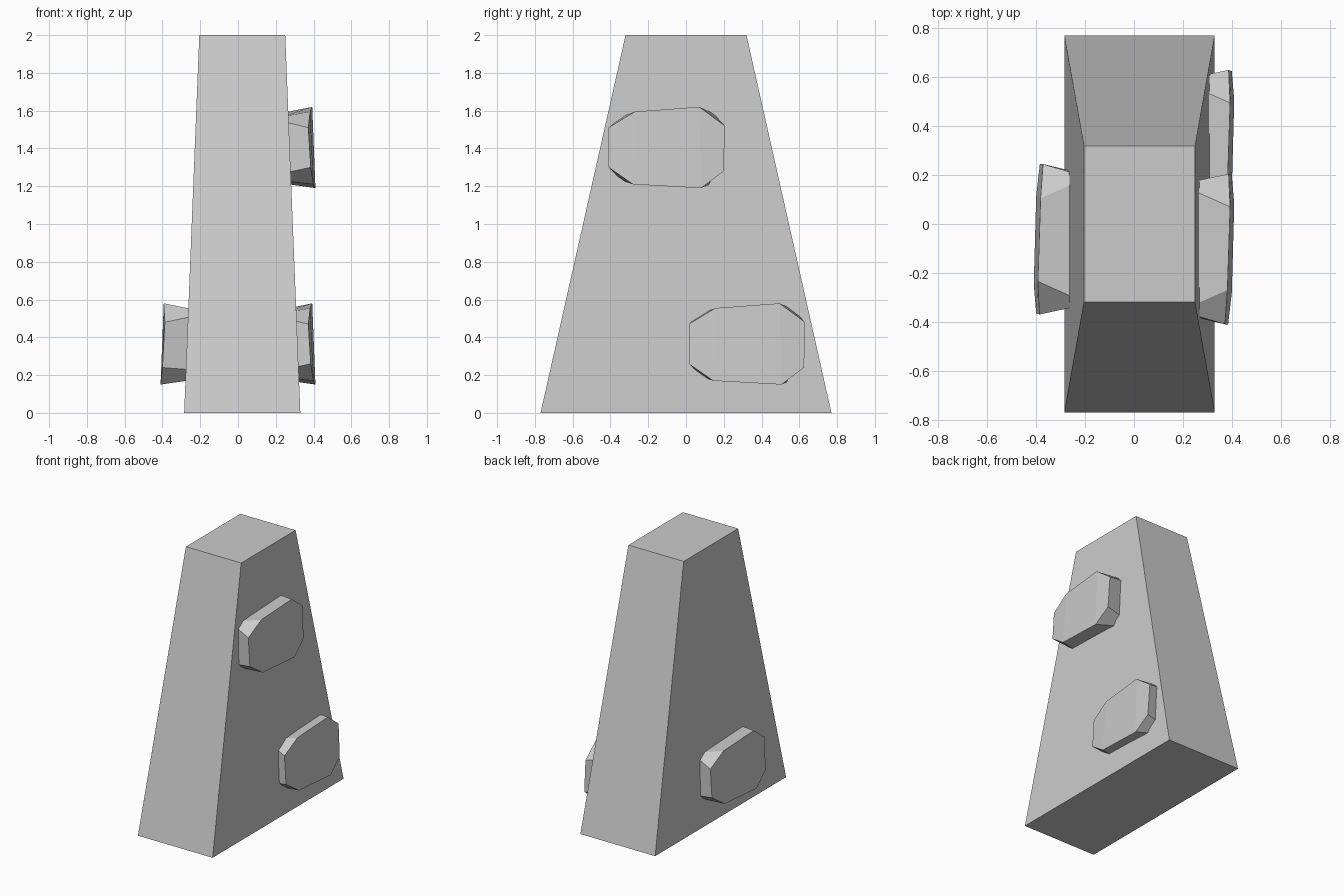
import bpy
import bmesh
from mathutils import Vector

cube = bpy.data.objects.get("Cube")
if cube:
    bpy.data.objects.remove(cube, do_unlink=True)

# One plain grey for the whole model
GREY = (0.6, 0.6, 0.6, 1.0)
grey = bpy.data.materials.new("stone grey")
grey.use_nodes = True
grey.diffuse_color = GREY
grey.node_tree.nodes["Principled BSDF"].inputs["Base Color"].default_value = GREY


def loft(name, ring_a, ring_b, cap_a, cap_b):
    """Join two matching rings of points with flat sides and the given caps."""
    bm = bmesh.new()
    a = [bm.verts.new(p) for p in ring_a]
    b = [bm.verts.new(p) for p in ring_b]
    n = len(a)
    for i in range(n):
        j = (i + 1) % n
        bm.faces.new((a[i], a[j], b[j], b[i]))
    for ring, caps in ((a, cap_a), (b, cap_b)):
        for cap in caps:
            bm.faces.new([ring[i] for i in cap])
    bmesh.ops.recalc_face_normals(bm, faces=bm.faces)
    mesh = bpy.data.meshes.new(name)
    bm.to_mesh(mesh)
    bm.free()
    mesh.materials.append(grey)
    obj = bpy.data.objects.new(name, mesh)
    bpy.context.collection.objects.link(obj)
    return obj


def rectangle(x0, x1, y, z):
    return [(x0, -y, z), (x1, -y, z), (x1, y, z), (x0, y, z)]


# Tapered pillar
quad = [(0, 1, 2, 3)]
loft("pillar", rectangle(-0.285, 0.33, 0.77, 0), rectangle(-0.205, 0.25, 0.32, 2), quad, quad)

# Raised stone: slightly bent octagonal face, sides narrowing into the pillar
FACE = [(0.372, -0.41, 1.51), (0.382, -0.27, 1.595), (0.393, 0.07, 1.62), (0.387, 0.205, 1.52),
        (0.40, 0.20, 1.28), (0.41, 0.08, 1.19), (0.40, -0.28, 1.21), (0.385, -0.41, 1.30)]
ROOT = [(-0.38, 1.535), (-0.32, 1.575), (0.125, 1.595), (0.18, 1.545),
        (0.175, 1.27), (0.125, 1.21), (-0.325, 1.225), (-0.385, 1.275)]
FACE = [Vector(p) for p in FACE]
ROOT = [Vector((0.27, y, z)) for y, z in ROOT]
# Carry the sides on a little so the root is buried in the pillar
ROOT = [r + (r - f) * 0.35 for r, f in zip(ROOT, FACE)]
BENT = [(0, 1, 6, 7), (1, 2, 5, 6), (2, 3, 4, 5)]


def stone(name, offset, turned=False):
    def place(p):
        return Vector((-p.x, -p.y, p.z)) + offset if turned else p + offset
    return loft(name, [place(p) for p in ROOT], [place(p) for p in FACE], [range(8)], BENT)


stone("upper_left_stone", Vector((0, 0, 0)))
stone("lower_left_stone", Vector((0, 0.425, -1.04)))
stone("lower_right_stone", Vector((0, -0.165, -1.04)), turned=True)
